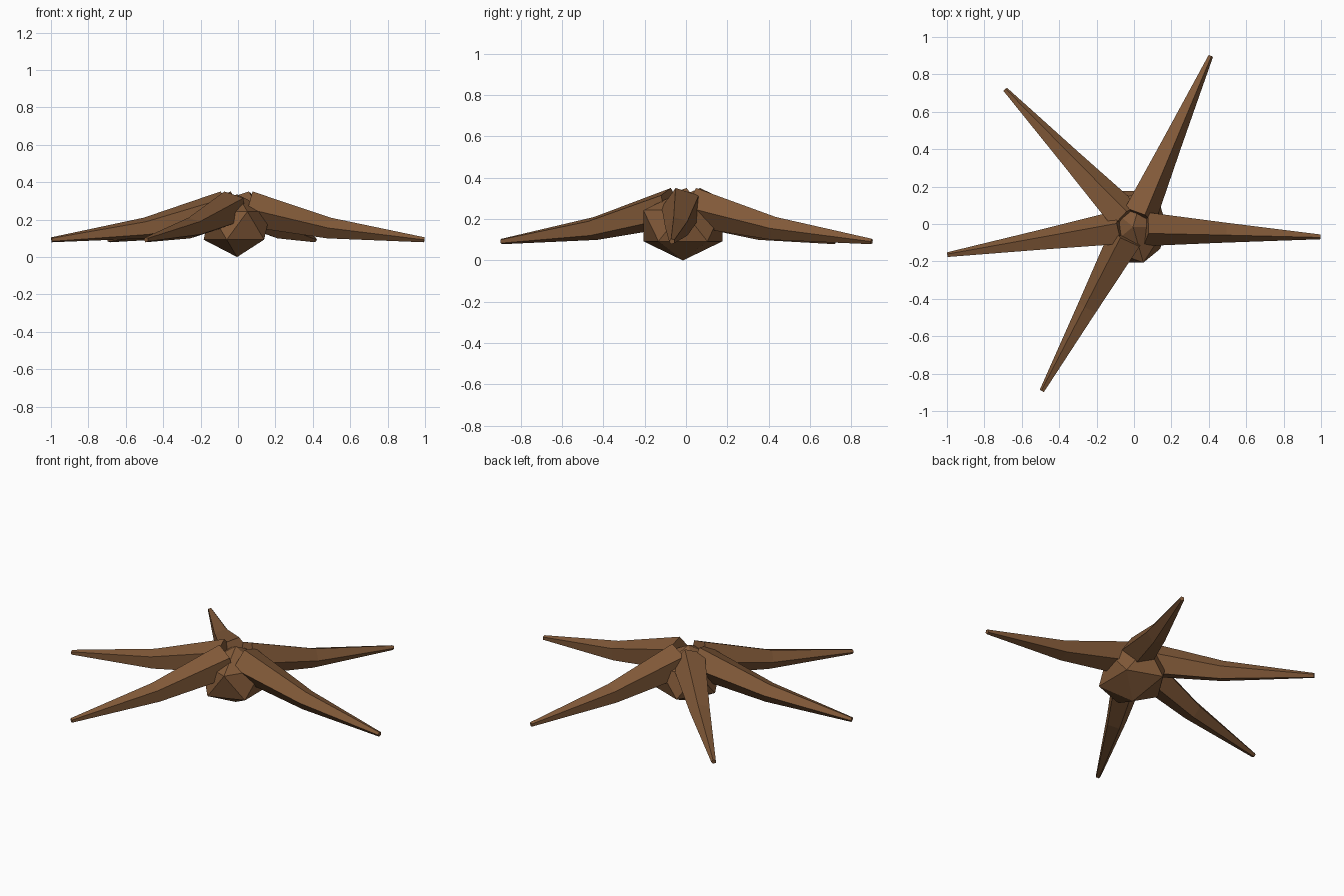
import bpy, bmesh, math
from mathutils import Vector

if "Cube" in bpy.data.objects:
    bpy.data.objects.remove(bpy.data.objects["Cube"])

bark = bpy.data.materials.new("bark brown")
bark.diffuse_color = (0.22, 0.10, 0.04, 1)
bark.use_nodes = True
bark.node_tree.nodes["Principled BSDF"].inputs["Base Color"].default_value = bark.diffuse_color

CENTRE = Vector((-0.005, -0.015, 0))
SIDES = 5


def finish(name, bm):
    bmesh.ops.recalc_face_normals(bm, faces=bm.faces)
    mesh = bpy.data.meshes.new(name)
    bm.to_mesh(mesh)
    bm.free()
    mesh.materials.append(bark)
    obj = bpy.data.objects.new(name, mesh)
    bpy.context.collection.objects.link(obj)
    return obj


# Faceted core, slightly squashed
bm = bmesh.new()
bmesh.ops.create_icosphere(bm, subdivisions=1, radius=1)
bmesh.ops.scale(bm, vec=(0.20, 0.225, 0.168), verts=bm.verts)
bmesh.ops.translate(bm, vec=CENTRE + Vector((0, 0, 0.168)), verts=bm.verts)
finish("root_core", bm)

# Root profile: distance from centre, height, radius, downward slope of the ring
RINGS = [(0.062, 0.258, 0.100, 0.24),
         (0.492, 0.155, 0.059, 0.18),
         (1.003, 0.092, 0.014, 0.12)]


# Tapered five-sided root running outwards and down
def root(name, degrees):
    a = math.radians(degrees)
    out = Vector((math.cos(a), math.sin(a), 0))
    right = Vector((math.sin(a), -math.cos(a), 0))
    bm = bmesh.new()
    loops = []
    for dist, height, radius, slope in RINGS:
        up = (Vector((0, 0, 1)) + out * slope).normalized()
        mid = CENTRE + out * dist + Vector((0, 0, height))
        loop = []
        for i in range(SIDES):
            t = math.tau * i / SIDES
            loop.append(bm.verts.new(mid + radius * (right * math.cos(t) + up * math.sin(t))))
        loops.append(loop)
    for lo, hi in zip(loops, loops[1:]):
        for i in range(SIDES):
            j = (i + 1) % SIDES
            bm.faces.new((lo[i], lo[j], hi[j], hi[i]))
    bm.faces.new(loops[0])
    bm.faces.new(loops[-1])
    finish(name, bm)


for n, deg in enumerate((-3, 65.6, 133, 188.6, 241), 1):
    root(f"root_{n}", deg)
